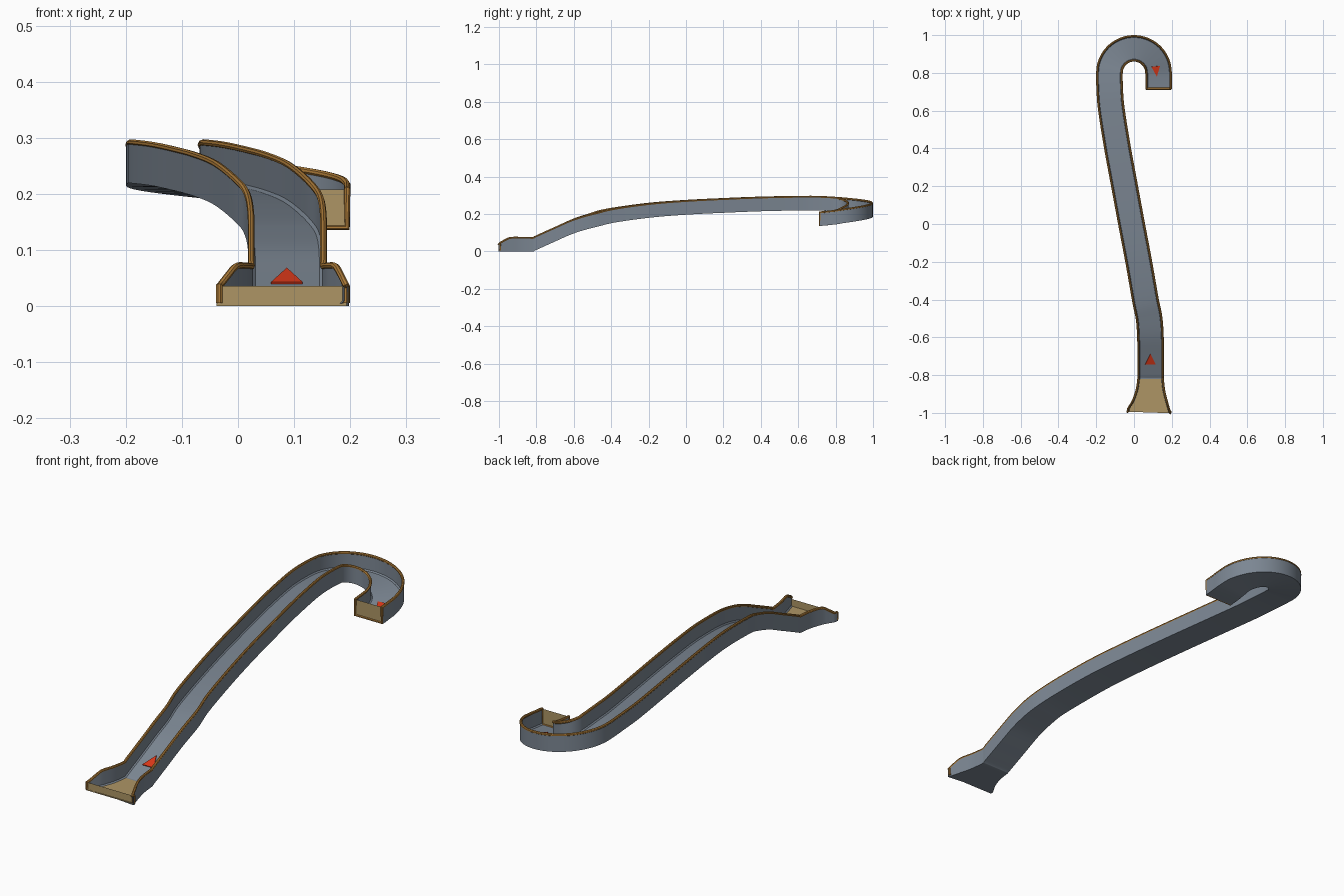
import bpy, bmesh, math
from mathutils import Vector

if "Cube" in bpy.data.objects:
    bpy.data.objects.remove(bpy.data.objects["Cube"])


def material(name, rgb):
    m = bpy.data.materials.new(name)
    m.diffuse_color = (*rgb, 1)
    m.use_nodes = True
    m.node_tree.nodes["Principled BSDF"].inputs["Base Color"].default_value = m.diffuse_color
    return m


GREY = material("slate grey", (0.20, 0.24, 0.29))
SAND = material("sand", (0.42, 0.30, 0.13))
ORANGE = material("trim orange", (0.42, 0.20, 0.04))
RED = material("arrow red", (0.70, 0.04, 0.01))

FLOOR, WALL, FILLET = 0.005, 0.007, 0.005   # floor depth, wall width, corner chamfer
HW, HH = 0.069, 0.072                       # usual half width and wall height

# Path knots: x, y, underside z, half width, wall height
knots = [(0.080, -0.994, 0, 0.118, 0.036), (0.083, -0.965, 0, 0.105, 0.056),
         (0.085, -0.935, 0, 0.093, 0.071), (0.087, -0.88, 0, 0.077, 0.072),
         (0.088, -0.82, 0, HW, 0.071)]
knots += [(x, y, z, HW, HH) for x, y, z in (
    (0.088, -0.80, 0.008), (0.088, -0.70, 0.053), (0.087, -0.60, 0.097),
    (0.080, -0.50, 0.128), (0.060, -0.40, 0.153), (0.025, -0.20, 0.181),
    (-0.013, 0, 0.197), (-0.050, 0.20, 0.207), (-0.087, 0.40, 0.215),
    (-0.119, 0.60, 0.219), (-0.128, 0.70, 0.219))]
# Half-circle bend, dropping towards the upper opening
for i in range(10):
    a = math.pi * (1 - i / 9)
    drop = 0.046 * (i / 9) + 0.023 * (i / 9) ** 2
    knots.append((0.13 * math.cos(a), 0.80 + 0.13 * math.sin(a), 0.214 - drop, HW, HH))
knots += [(0.13, 0.76, 0.140, HW, HH), (0.13, 0.716, 0.136, HW, HH)]


def smooth_path(pts, steps=5):
    """Catmull-Rom through all knots, every component at once."""
    out = []
    for i in range(len(pts) - 1):
        p0, p1, p2, p3 = (Vector(pts[min(max(i + k, 0), len(pts) - 1)]) for k in (-1, 0, 1, 2))
        for s in range(steps):
            t = s / steps
            q = 0.5 * (2 * p1 + (p2 - p0) * t + (2 * p0 - 5 * p1 + 4 * p2 - p3) * t * t
                       + (3 * p1 - p0 - 3 * p2 + p3) * t ** 3)
            q[2] = max(q[2], 0)
            out.append(q)
    return out + [Vector(pts[-1])]


stations = smooth_path(knots)


def heading(i):
    a, b = stations[max(i - 1, 0)], stations[min(i + 1, len(stations) - 1)]
    return Vector((b[0] - a[0], b[1] - a[1], b[2] - a[2])).normalized()


def place(i, offset, up):
    """Point at station i, offset to the right of travel and raised by up."""
    s, d = stations[i], heading(i)
    side = Vector((d.y, -d.x, 0)).normalized()
    if i == 0:
        side = Vector((1, 0, 0))
    return Vector((s[0], s[1], s[2] + up)) + side * offset


def add_object(name, bm, mats, smooth=True):
    bmesh.ops.recalc_face_normals(bm, faces=bm.faces)
    me = bpy.data.meshes.new(name)
    bm.to_mesh(me)
    bm.free()
    for m in mats:
        me.materials.append(m)
    ob = bpy.data.objects.new(name, me)
    bpy.context.collection.objects.link(ob)
    if smooth:
        bpy.ops.object.select_all(action='DESELECT')
        ob.select_set(True)
        bpy.context.view_layer.objects.active = ob
        bpy.ops.object.shade_smooth_by_angle(angle=math.radians(30))
    return ob


# Chute: U-shaped section swept along the path
bm = bmesh.new()
rings = []
for i, s in enumerate(stations):
    h, top = s[3], s[4]
    half = [(h, 0), (h, top), (h - WALL, top), (h - WALL, FLOOR + FILLET),
            (h - WALL - FILLET, FLOOR)]
    section = half + [(-u, z) for u, z in reversed(half)]
    rings.append([bm.verts.new(place(i, u, z)) for u, z in section])
n = len(rings[0])
for i in range(len(rings) - 1):
    for j in range(n):
        k = (j + 1) % n
        f = bm.faces.new((rings[i][j], rings[i][k], rings[i + 1][k], rings[i + 1][j]))
        if j == 4 and (stations[i][1] + stations[i + 1][1]) / 2 < -0.82:
            f.material_index = 1            # sandy landing floor
for ring in (rings[0], rings[-1]):
    f = bm.faces.new(ring)
    f.material_index = 1
    bmesh.ops.triangulate(bm, faces=[f])
add_object("chute", bm, [GREY, SAND])

# Trim: one rounded rail along both walls, down their ends and across the upper lip
last = len(stations) - 1
R = 0.006


def rail(i, side):
    return place(i, side * (stations[i][3] - 0.0045), stations[i][4])


path = [place(0, stations[0][3] - 0.0045, R)]
path += [rail(i, 1) for i in range(last + 1)]
path += [place(last, s * (HW - 0.0045), 0.004) for s in (1, -1)]
path += [rail(i, -1) for i in range(last, -1, -1)]
path.append(place(0, -stations[0][3] + 0.0045, R))
cu = bpy.data.curves.new("edge_trim_path", 'CURVE')
cu.dimensions = '3D'
cu.bevel_depth = R
cu.bevel_resolution = 2
cu.use_fill_caps = True
sp = cu.splines.new('POLY')
sp.points.add(len(path) - 1)
for p, co in zip(sp.points, path):
    p.co = (*co, 1)
tmp = bpy.data.objects.new("edge_trim_path", cu)
bpy.context.collection.objects.link(tmp)
bpy.context.view_layer.update()
mesh = bpy.data.meshes.new_from_object(tmp.evaluated_get(bpy.context.evaluated_depsgraph_get()))
bm = bmesh.new()
bm.from_mesh(mesh)
for f in bm.faces:
    f.material_index = 0
bpy.data.objects.remove(tmp)
bpy.data.meshes.remove(mesh)
add_object("edge_trim", bm, [ORANGE])


# Direction arrows: thin triangular plates lying on the floor
def arrow(name, x, y, length, width):
    i = min(range(last + 1), key=lambda k: (stations[k][0] - x) ** 2 + (stations[k][1] - y) ** 2)
    d = heading(i)
    side = Vector((d.y, -d.x, 0)).normalized()
    up = side.cross(d)
    s = stations[i]
    near = Vector((s[0], s[1], s[2] + FLOOR))
    gap = Vector((x - s[0], y - s[1], 0))
    c = near + d * gap.dot(d) + side * gap.dot(side) + up * 0.001
    bm = bmesh.new()
    tri = [c - d * length / 2 - side * width / 2, c - d * length / 2 + side * width / 2,
           c + d * length / 2]
    f = bm.faces.new([bm.verts.new(p) for p in tri])
    ext = bmesh.ops.extrude_face_region(bm, geom=[f])
    bmesh.ops.translate(bm, vec=up * 0.004,
                        verts=[v for v in ext["geom"] if isinstance(v, bmesh.types.BMVert)])
    add_object(name, bm, [RED], smooth=False)


arrow("lower_arrow", 0.087, -0.713, 0.062, 0.056)
arrow("upper_arrow", 0.118, 0.808, 0.056, 0.046)
